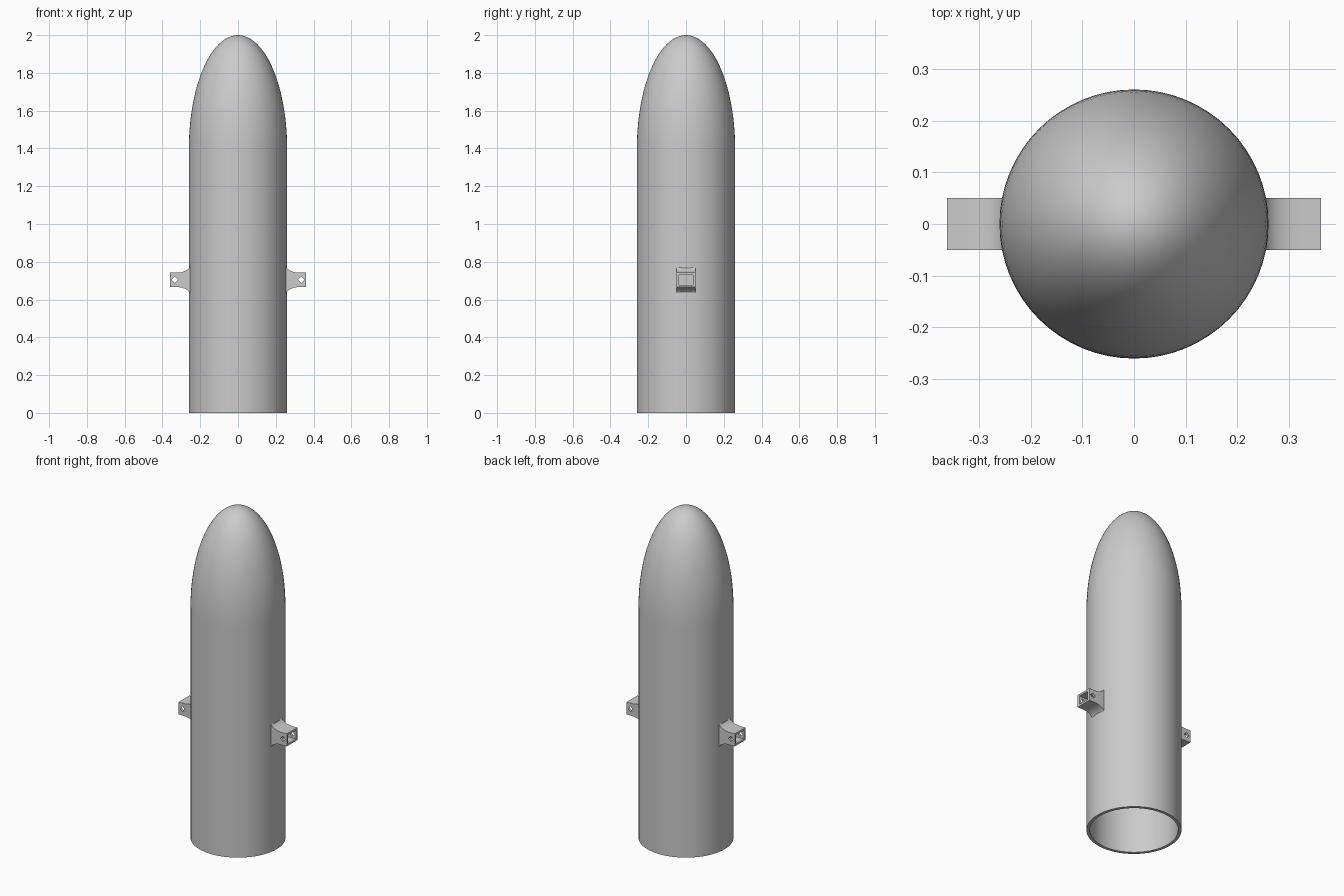
import bpy, bmesh, math

if "Cube" in bpy.data.objects:
    bpy.data.objects.remove(bpy.data.objects["Cube"], do_unlink=True)

R, WALL, SHOULDER, TOP = 0.26, 0.018, 1.4, 2.0
LUG_Z, LUG_HALF, LUG_Y = 0.704, 0.038, 0.05

grey = bpy.data.materials.new("light grey")
grey.use_nodes = True
grey.diffuse_color = (0.6, 0.6, 0.6, 1)
grey.node_tree.nodes["Principled BSDF"].inputs["Base Color"].default_value = (0.6, 0.6, 0.6, 1)


def make_object(name, bm):
    bmesh.ops.recalc_face_normals(bm, faces=bm.faces)
    mesh = bpy.data.meshes.new(name)
    bm.to_mesh(mesh)
    bm.free()
    mesh.materials.append(grey)
    ob = bpy.data.objects.new(name, mesh)
    bpy.context.collection.objects.link(ob)
    return ob


def lathe(name, profile, steps=64):
    """Spin a closed (radius, height) outline around z."""
    bm = bmesh.new()
    verts = [bm.verts.new((r, 0, z)) for r, z in profile]
    edges = [bm.edges.new((a, b)) for a, b in zip(verts, verts[1:])]
    if profile[0][0] > 0 and profile[-1][0] > 0:
        edges.append(bm.edges.new((verts[-1], verts[0])))
    bmesh.ops.spin(bm, geom=verts + edges, cent=(0, 0, 0), axis=(0, 0, 1),
                   angle=2 * math.pi, steps=steps)
    bmesh.ops.remove_doubles(bm, verts=bm.verts, dist=1e-5)
    return make_object(name, bm)


def prism(name, outline, half_depth):
    """Extrude an x-z outline along y."""
    bm = bmesh.new()
    face = bm.faces.new([bm.verts.new((x, -half_depth, z)) for x, z in outline])
    out = bmesh.ops.extrude_face_region(bm, geom=[face])["geom"]
    bmesh.ops.translate(bm, vec=(0, 2 * half_depth, 0),
                        verts=[v for v in out if isinstance(v, bmesh.types.BMVert)])
    return make_object(name, bm)


def smooth(ob):
    bpy.ops.object.select_all(action="DESELECT")
    ob.select_set(True)
    bpy.context.view_layer.objects.active = ob
    bpy.ops.object.shade_smooth_by_angle(angle=math.radians(30))


# Open-bottomed tube
smooth(lathe("body_tube", [(R, 0), (R, SHOULDER), (R - WALL, SHOULDER), (R - WALL, 0)]))

# Hollow half-ellipsoid nose
quarter = [i * math.pi / 48 for i in range(25)]


def dome(inset):
    pts = [((R - inset) * math.cos(a), SHOULDER + (TOP - SHOULDER - inset) * math.sin(a))
           for a in quarter]
    return pts[:-1] + [(0, TOP - inset)]


bm_profile = dome(0) + dome(WALL)[::-1]
nose = lathe("nose_cone", bm_profile + [bm_profile[0]])
smooth(nose)

# Flared lugs with a socket in the end and a diamond pin hole
flare = [(0.322 - 0.07 * math.sin(a), LUG_HALF + 0.045 * (1 - math.cos(a)))
         for a in (i * math.pi / 16 for i in range(9))]
upper = [(0.361, LUG_HALF)] + flare
for side, sign in (("left", 1), ("right", -1)):
    outline = [(sign * x, LUG_Z + h) for x, h in upper]
    outline += [(sign * x, LUG_Z - h) for x, h in reversed(upper)]
    lug = prism(side + "_lug", outline, LUG_Y)
    pin = prism(side + "_pin_hole_cutter",
                [(sign * (0.335 + 0.017 * math.cos(k * math.pi / 2)),
                  LUG_Z + 0.017 * math.sin(k * math.pi / 2)) for k in range(4)], 0.08)
    socket = prism(side + "_socket_cutter",
                   [(sign * x, LUG_Z + z) for x, z in
                    ((0.3, -0.026), (0.4, -0.026), (0.4, 0.026), (0.3, 0.026))], 0.036)
    for cutter in (socket, pin):
        cut = lug.modifiers.new("cut", "BOOLEAN")
        cut.operation = "DIFFERENCE"
        cut.solver = "EXACT"
        cut.object = cutter
        cutter.hide_render = True
        cutter.hide_set(True)
    smooth(lug)
